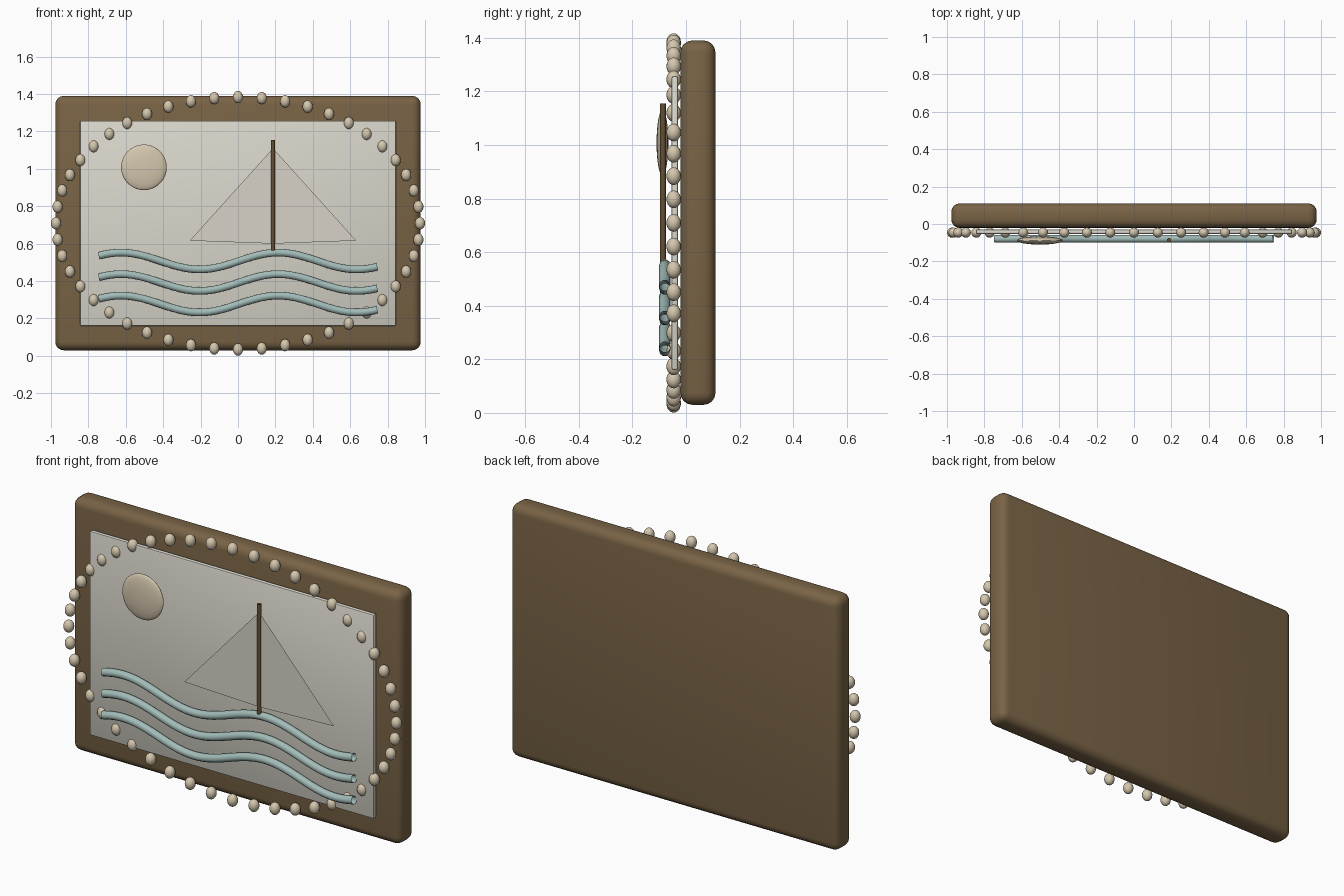
import bpy, bmesh, math
from mathutils import Matrix

if "Cube" in bpy.data.objects:
    bpy.data.objects.remove(bpy.data.objects["Cube"])


def material(name, rgb):
    m = bpy.data.materials.new(name)
    m.diffuse_color = (*rgb, 1)
    m.use_nodes = True
    m.node_tree.nodes["Principled BSDF"].inputs["Base Color"].default_value = m.diffuse_color
    return m


WOOD = material("brown wood", (0.19, 0.125, 0.06))
MAST = material("dark wood", (0.13, 0.08, 0.035))
PANEL = material("pale canvas", (0.70, 0.68, 0.60))
SAIL = material("sail cream", (0.68, 0.65, 0.57))
SHELL = material("sand shell", (0.66, 0.57, 0.42))
WATER = material("sea green", (0.36, 0.50, 0.48))


def finish(name, bm, mat, smooth=True):
    me = bpy.data.meshes.new(name)
    bm.to_mesh(me)
    bm.free()
    me.materials.append(mat)
    ob = bpy.data.objects.new(name, me)
    bpy.context.collection.objects.link(ob)
    if smooth:
        bpy.ops.object.select_all(action='DESELECT')
        ob.select_set(True)
        bpy.context.view_layer.objects.active = ob
        bpy.ops.object.shade_smooth_by_angle(angle=math.radians(40))
    return ob


def slab(name, lo, hi, bevel, segments, mat):
    bm = bmesh.new()
    size = [b - a for a, b in zip(lo, hi)]
    mid = [(a + b) / 2 for a, b in zip(lo, hi)]
    bmesh.ops.create_cube(bm, size=1, matrix=Matrix.Translation(mid) @ Matrix.Diagonal((*size, 1)))
    bmesh.ops.bevel(bm, geom=bm.edges[:], offset=bevel, segments=segments,
                    profile=0.5, affect='EDGES')
    return finish(name, bm, mat)


def add_ball(bm, centre, radii, u=16, v=10):
    bmesh.ops.create_uvsphere(bm, u_segments=u, v_segments=v, radius=1,
                              matrix=Matrix.Translation(centre) @ Matrix.Diagonal((*radii, 1)))


# Backing board and picture panel
slab("backing_board", (-0.977, -0.021, 0.03), (0.977, 0.11, 1.39), 0.045, 4, WOOD)
slab("picture_panel", (-0.845, -0.054, 0.16), (0.845, -0.029, 1.257), 0.008, 2, PANEL)

# Oval ring of beads
bm = bmesh.new()
for i in range(48):
    a = math.tau * i / 48
    add_ball(bm, (0.973 * math.cos(a), -0.046, 0.709 + 0.675 * math.sin(a)),
             (0.027, 0.027, 0.033))
finish("bead_ring", bm, SHELL)

# Flattened sun
bm = bmesh.new()
add_ball(bm, (-0.503, -0.088, 1.008), (0.122, 0.022, 0.122), 32, 20)
finish("sun", bm, SHELL)

# Mast
bm = bmesh.new()
bmesh.ops.create_cone(bm, cap_ends=True, segments=12, radius1=0.011, radius2=0.011,
                      depth=0.595, matrix=Matrix.Translation((0.187, -0.086, 0.857)))
finish("mast", bm, MAST)

# Two thin triangular sails, mirrored about the mast
for side, name in ((-1, "left_sail"), (1, "right_sail")):
    bm = bmesh.new()
    pts = [(0.187, 1.11), (0.187 + side * 0.445, 0.616), (0.187, 0.60)]
    f = bm.faces.new([bm.verts.new((x, -0.087, z)) for x, z in pts])
    f.normal_update()
    if f.normal.y > 0:
        f.normal_flip()
    finish(name, bm, SAIL, False)

# Three open-ended wave tubes
for n, height in enumerate((0.507, 0.392, 0.277)):
    cu = bpy.data.curves.new("wave_path", 'CURVE')
    cu.dimensions = '3D'
    cu.bevel_depth = 0.021
    cu.bevel_resolution = 3
    cu.use_fill_caps = False
    sp = cu.splines.new('POLY')
    count = 49
    sp.points.add(count - 1)
    for i, p in enumerate(sp.points):
        x = -0.745 + 1.49 * i / (count - 1)
        p.co = (x, -0.079, height + 0.045 * math.cos(math.tau * (x + 0.625) / 0.84), 1)
    sp.use_smooth = True
    cu.materials.append(WATER)
    ob = bpy.data.objects.new(f"wave_{n + 1}", cu)
    bpy.context.collection.objects.link(ob)
